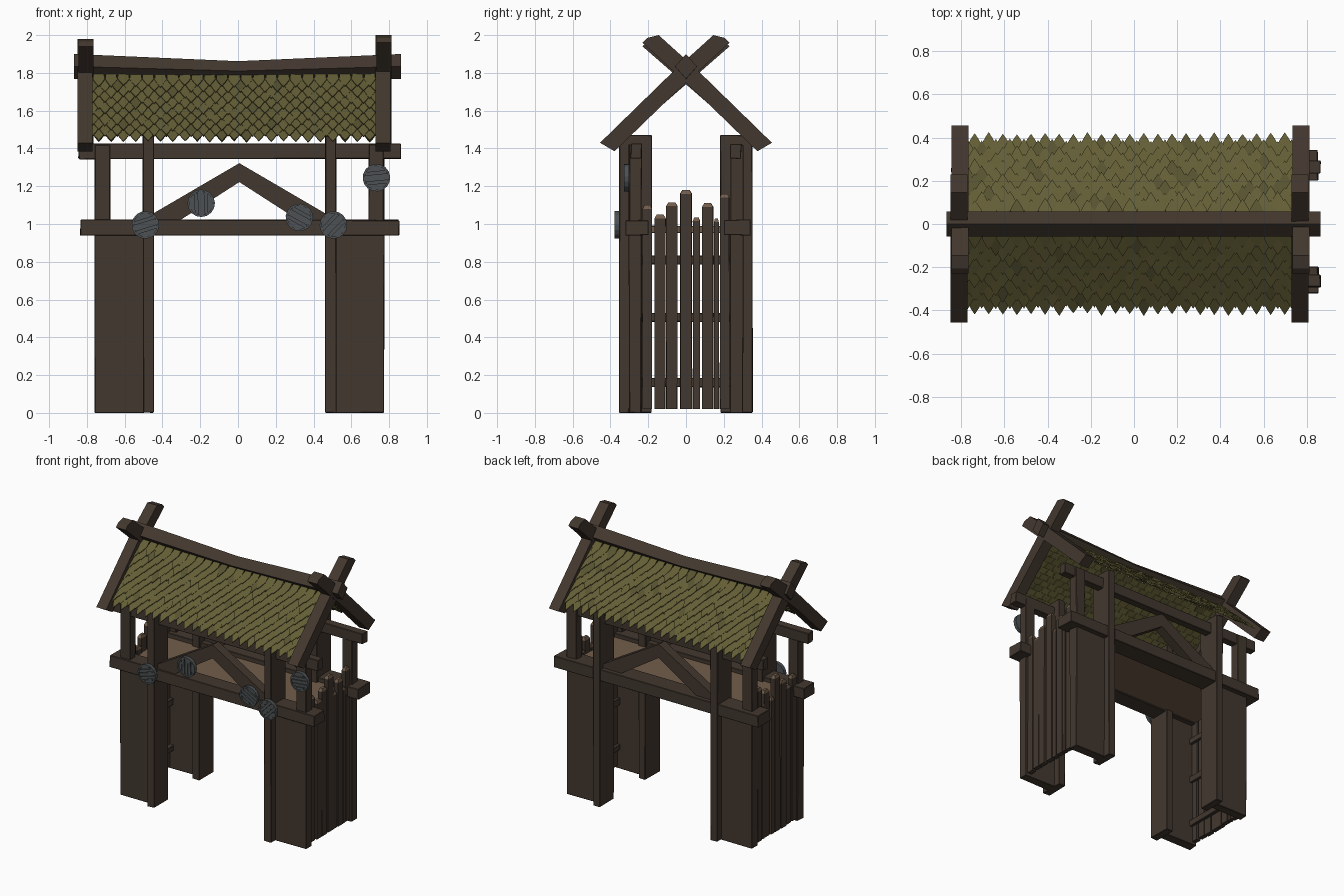
import bpy, bmesh, math, random
from mathutils import Vector, Matrix

if "Cube" in bpy.data.objects:
    bpy.data.objects.remove(bpy.data.objects["Cube"])

random.seed(4)


def material(name, rgb):
    m = bpy.data.materials.new(name)
    m.diffuse_color = (*rgb, 1)
    m.use_nodes = True
    m.node_tree.nodes["Principled BSDF"].inputs["Base Color"].default_value = m.diffuse_color
    return m


WOOD = material("dark_wood", (0.055, 0.039, 0.028))
PALE = material("pale_wood", (0.17, 0.11, 0.07))
ROOF = material("moss_shingle", (0.125, 0.11, 0.036))
ROOF2 = material("dark_shingle", (0.095, 0.085, 0.03))
IRON = material("grey_shield", (0.075, 0.083, 0.087))


def finish(name, bm, *mats):
    bmesh.ops.recalc_face_normals(bm, faces=bm.faces)
    me = bpy.data.meshes.new(name)
    bm.to_mesh(me)
    bm.free()
    for m in mats:
        me.materials.append(m)
    ob = bpy.data.objects.new(name, me)
    bpy.context.collection.objects.link(ob)
    return ob


def timber(name, lo, hi, mat=WOOD, rough=0.003):
    """Axis-aligned, slightly irregular hewn block."""
    lo, hi = Vector(lo), Vector(hi)
    bm = bmesh.new()
    bmesh.ops.create_cube(bm, size=1)
    for v in bm.verts:
        v.co = (lo + hi) / 2 + v.co * (hi - lo)
        v.co += Vector([random.uniform(-rough, rough) for _ in range(3)])
        v.co.z = max(v.co.z, 0)
    bmesh.ops.bevel(bm, geom=bm.edges[:], offset=0.003, segments=1, affect='EDGES')
    return finish(name, bm, mat)


def prism(name, points, offset):
    """Flat 3D outline extruded along an offset vector."""
    bm = bmesh.new()
    f = bm.faces.new([bm.verts.new(p) for p in points])
    r = bmesh.ops.extrude_face_region(bm, geom=[f])
    for v in r["geom"]:
        if isinstance(v, bmesh.types.BMVert):
            v.co += Vector(offset)
    return finish(name, bm, WOOD)


def yspan(s, a, b):
    return sorted((s * a, s * b))


# Legs, posts and long beams, front (-1) and back (+1)
for s, side in ((-1, "front"), (1, "back")):
    for e, end in ((-1, "left"), (1, "right")):
        for part, xa, xb, ya, yb, za, zb in (
                ("leg_panel", 0.505, 0.765, 0.235, 0.303, 0, 0.95),
                ("inner_post", 0.455, 0.512, 0.182, 0.352, 0, 1.47),
                ("outer_post", 0.685, 0.765, 0.235, 0.303, 0.98, 1.42)):
            x, y = sorted((e * xa + 0.008, e * xb + 0.008)), yspan(s, ya, yb)
            timber(f"{side}_{end}_{part}", (x[0], y[0], za), (x[1], y[1], zb))
    y = yspan(s, 0.2, 0.322 if s < 0 else 0.345)
    timber(f"{side}_lower_beam", (-0.835, y[0], 0.94), (0.852, y[1], 1.022))
    y = yspan(s, 0.235, 0.292)
    timber(f"{side}_upper_beam", (-0.845, y[0], 1.345), (0.862, y[1], 1.425))

    # Chevron brace above the lower beam, two arms meeting at the apex
    for e, end in ((-1, "left"), (1, "right")):
        arm = [(0, 1.322), (0.5, 1.03), (0.5, 1.0), (0.345, 1.0), (0, 1.222)]
        prism(f"{side}_{end}_chevron_brace", [(0.007 + e * x, s * 0.24, z) for x, z in arm], (0, s * 0.07, 0))

# Deck between the long beams
timber("deck", (-0.735, -0.205, 0.952), (0.745, 0.205, 0.99), PALE, 0.001)

# Palisade pickets and rails on both sides: (centre y, width, top)
PICKETS = [(-0.205, 0.05, 1.10), (-0.137, 0.056, 1.05), (-0.075, 0.06, 1.115), (0, 0.062, 1.18),
           (0.055, 0.036, 1.035), (0.115, 0.058, 1.11), (0.16, 0.024, 1.03), (0.205, 0.05, 1.16)]
for e, end in ((-1, "left"), (1, "right")):
    for i, (yc, w, top) in enumerate(PICKETS):
        xc = e * (0.742 + random.uniform(-0.005, 0.005)) + 0.006
        bm = bmesh.new()
        bmesh.ops.create_cube(bm, size=1)
        for v in bm.verts:
            v.co = (xc + v.co.x * 0.034, yc + v.co.y * w, 0.02 if v.co.z < 0 else top - 0.02)
            v.co.y += random.uniform(-0.002, 0.002)
        cap = max(bm.faces, key=lambda f: f.calc_center_median().z)
        new = bmesh.ops.extrude_discrete_faces(bm, faces=[cap])["faces"]
        for v in new[0].verts:
            v.co = (xc + (v.co.x - xc) * 0.6, yc + (v.co.y - yc) * 0.6, top)
        for f in bm.faces:
            f.material_index = int(f.calc_center_median().z > top - 0.03)
        finish(f"{end}_picket_{i}", bm, WOOD, PALE)
    for i, z in enumerate((0.16, 0.505, 0.81)):
        x = sorted((e * 0.70 + 0.006, e * 0.728 + 0.006))
        timber(f"{end}_rail_{i}", (x[0], -0.235, z - 0.022), (x[1], 0.235, z + 0.022))

# Crossed barge boards at the gables
for x0, end, lift in ((-0.847, "left", -0.02), (0.73, "right", 0)):
    for s, side in ((-1, "front"), (1, "back")):
        prof = [(0.455, 1.43), (0.378, 1.385), (0.12, 1.635), (-0.23, 1.96),
                (-0.205, 1.985), (-0.145, 2.0), (0.06, 1.815)]
        prism(f"{side}_{end}_barge_board",
              [(x0 + 0.002 * s, s * y, z + lift * (z > 1.9)) for y, z in prof], (0.08, 0, 0))

# Sagging diamond-section ridge beam
bm = bmesh.new()
rings = []
for x, zc, h in ((-0.868, 1.834, 0.066), (0, 1.81, 0.052), (0.862, 1.834, 0.066)):
    rings.append([bm.verts.new((x, y, z)) for y, z in
                  ((0, zc + h), (0.058, zc), (0, zc - h), (-0.058, zc))])
for a, b in zip(rings, rings[1:]):
    for i in range(4):
        j = (i + 1) % 4
        bm.faces.new((a[i], a[j], b[j], b[i]))
bm.faces.new(rings[0])
bm.faces.new(rings[-1])
finish("ridge_beam", bm, WOOD)

# Overlapping pointed shingles on both slopes
ANG = math.atan(0.95)
PITCH, LEN, THICK = 0.0652, 0.12, 0.007
OUTLINE = [(-0.85, 0), (0.85, 0), (1, 0.48), (0.56, 0.74), (0, 1), (-0.56, 0.74), (-1, 0.48)]
for s, side in ((-1, "front"), (1, "back")):
    bm = bmesh.new()
    down = Vector((0, s * math.cos(ANG), -math.sin(ANG)))
    out = Vector((0, s * math.sin(ANG), math.cos(ANG)))
    for row in range(11):
        tip = 0.556 - row * 0.042
        for col in range(23 + row % 2):
            xc = -0.737 + (col - 0.5 * (row % 2)) * PITCH
            length = LEN + random.uniform(-0.006, 0.008)
            w = PITCH * random.uniform(0.46, 0.5)
            tilt = random.uniform(-0.08, 0.08)
            lift = random.uniform(0.012, 0.020)
            mi = int(random.random() < 0.08)
            loops = []
            for n in (0, THICK):
                loop = []
                for u, v in OUTLINE:
                    p = Vector((0, 0, 1.808)) + down * (tip - LEN + v * length)
                    p += out * (n + lift * v + u * w * tilt)
                    p.x = min(max(xc + u * w, -0.775), 0.74)
                    loop.append(bm.verts.new(p))
                loops.append(loop)
            a, b = loops
            k = len(a)
            faces = [bm.faces.new(a), bm.faces.new(b)]
            faces += [bm.faces.new((a[i], a[(i + 1) % k], b[(i + 1) % k], b[i])) for i in range(k)]
            for f in faces:
                f.material_index = mi
    finish(f"{side}_roof_shingles", bm, ROOF, ROOF2)

# Round plank shields hung on the front: (x, back y, z, plank angle)
SHIELDS = [(-0.49, -0.352, 0.995, 0.3), (-0.195, -0.309, 1.11, 1.6), (0.325, -0.318, 1.035, -0.5),
           (0.505, -0.352, 0.995, 0.8), (0.733, -0.302, 1.245, 0.1)]
for k, (x, y, z, ang) in enumerate(SHIELDS):
    bm = bmesh.new()
    face_front = (Matrix.Translation((x, y, z)) @ Matrix.Rotation(math.pi / 2, 4, 'X')
                  @ Matrix.Rotation(ang, 4, 'Z'))
    bmesh.ops.create_cone(bm, cap_ends=True, segments=16, radius1=0.068, radius2=0.068, depth=0.014,
                          matrix=face_front @ Matrix.Translation((0, 0, 0.007)))
    # Face planks of uneven height
    for i in range(-2, 3):
        half = math.sqrt(0.065 ** 2 - (abs(i) * 0.025 + 0.008) ** 2)
        bmesh.ops.create_cube(bm, size=1, matrix=face_front
                              @ Matrix.Translation((0, i * 0.025, 0.014 + 0.003 * (i % 2)))
                              @ Matrix.Diagonal((2 * half, 0.020, 0.014, 1)))
    # Raised rim ring
    prof = [(0.062, 0), (0.073, 0), (0.073, 0.026), (0.062, 0.026)]
    ring = [[bm.verts.new(face_front @ Vector((r * math.cos(t), r * math.sin(t), h))) for r, h in prof]
            for t in (2 * math.pi * i / 16 for i in range(16))]
    for i in range(16):
        a, b = ring[i], ring[(i + 1) % 16]
        for j in range(4):
            bm.faces.new((a[j], a[(j + 1) % 4], b[(j + 1) % 4], b[j]))
    finish(f"round_shield_{k}", bm, IRON)
